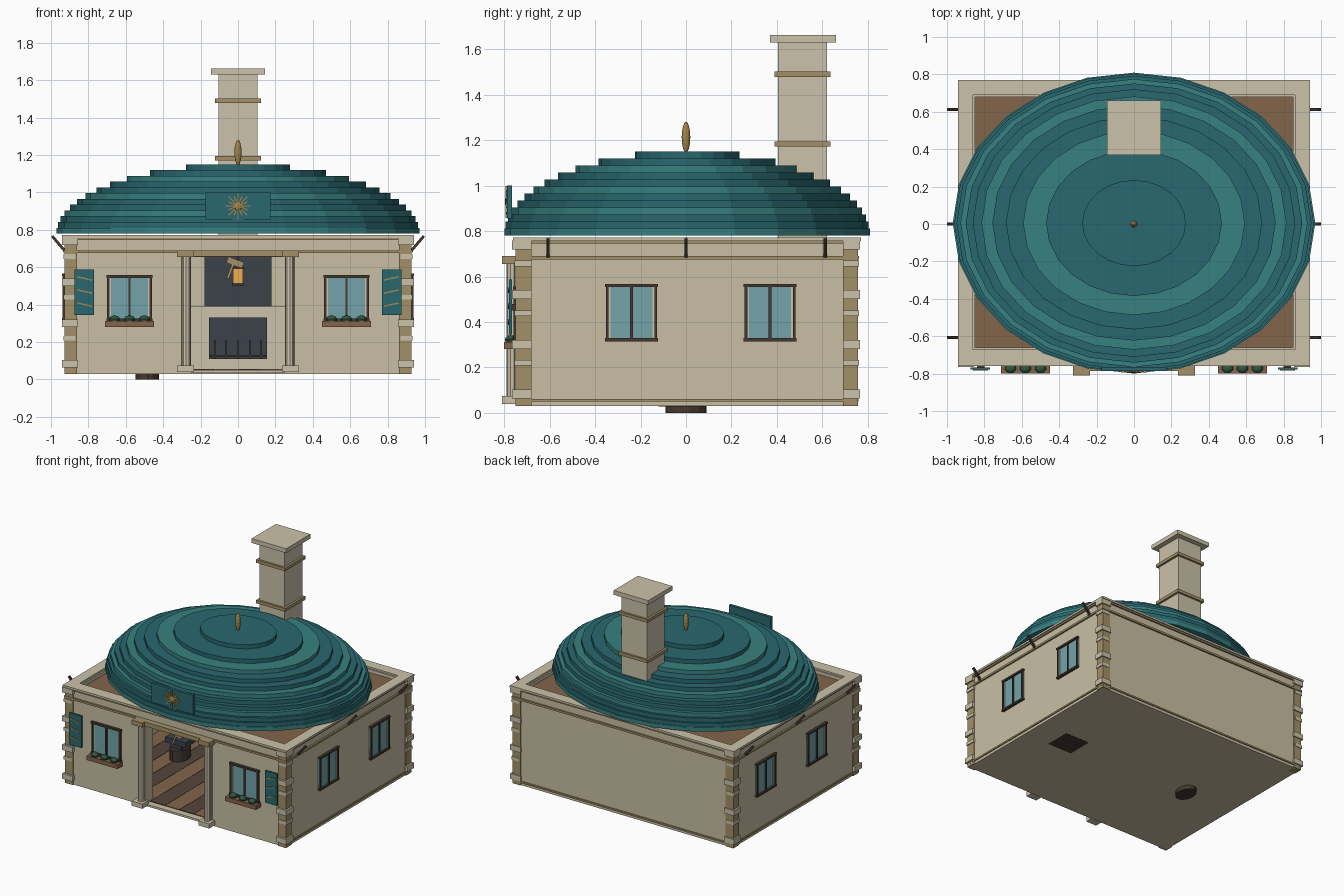
import bpy, math
from mathutils import Vector

if "Cube" in bpy.data.objects:
    bpy.data.objects.remove(bpy.data.objects["Cube"])

COLORS = {
    "plaster": (0.58, 0.52, 0.37), "stone": (0.60, 0.54, 0.40), "tan": (0.36, 0.28, 0.14),
    "teal": (0.022, 0.14, 0.16), "teal_light": (0.04, 0.22, 0.22), "brown": (0.23, 0.13, 0.07),
    "plank": (0.09, 0.06, 0.045), "dark_wood": (0.06, 0.04, 0.03), "iron": (0.045, 0.055, 0.07),
    "glass": (0.17, 0.37, 0.40), "gold": (0.38, 0.24, 0.07), "leaf": (0.03, 0.10, 0.05),
    "glow": (0.9, 0.42, 0.08),
}
MATS = {}
for key, c in COLORS.items():
    MATS[key] = bpy.data.materials.new(key)
    MATS[key].diffuse_color = (*c, 1)


def finish(ob, name, mat):
    ob.name = name
    ob.data.materials.append(MATS[mat])
    return ob


def block(name, mat, center, size, rot=(0, 0, 0)):
    bpy.ops.mesh.primitive_cube_add(size=1, location=center, rotation=rot)
    ob = finish(bpy.context.object, name, mat)
    ob.scale = size
    return ob


def box(name, mat, x, y, z):
    """Axis-aligned box from (min, max) ranges."""
    r = (x, y, z)
    return block(name, mat, [(a + b) / 2 for a, b in r], [abs(b - a) for a, b in r])


def mx(s, a, b):
    return tuple(sorted((s * a, s * b)))


def cyl(name, mat, center, rx, ry, h, sides):
    bpy.ops.mesh.primitive_cylinder_add(vertices=sides, radius=1, depth=h, location=center,
                                        rotation=(0, 0, 0))
    ob = finish(bpy.context.object, name, mat)
    ob.scale = (rx, ry, 1)
    return ob


def ball(name, mat, center, size, seg=10, rings=6):
    bpy.ops.mesh.primitive_uv_sphere_add(segments=seg, ring_count=rings, radius=1, location=center)
    ob = finish(bpy.context.object, name, mat)
    ob.scale = size
    return ob


def rod(name, mat, p, q, w):
    p, q = Vector(p), Vector(q)
    d = q - p
    ob = block(name, mat, (p + q) / 2, (w, w, d.length))
    ob.rotation_euler = d.to_track_quat('Z', 'Y').to_euler()
    return ob


# Shell: base slab, walls with a door gap, roof deck
box("base_slab", "plaster", (-0.915, 0.915), (-0.735, 0.745), (0.03, 0.045))
for s in (-1, 1):
    box("side_wall", "plaster", mx(s, 0.85, 0.92), (-0.74, 0.75), (0.03, 0.76))
    box("front_wall", "plaster", mx(s, 0.25, 0.85), (-0.74, -0.66), (0.03, 0.76))
box("door_header", "plaster", (-0.25, 0.25), (-0.74, -0.66), (0.655, 0.76))
box("back_wall", "plaster", (-0.85, 0.85), (0.68, 0.75), (0.03, 0.76))
box("roof_deck", "brown", (-0.85, 0.85), (-0.66, 0.68), (0.71, 0.735))

# Floor planks
for i in range(14):
    x = -0.85 + i * 1.7 / 14
    box("floor_plank", ("brown", "plank")[i % 2], (x, x + 0.119), (-0.70, 0.68), (0.045, 0.055))

# Horizontal trims round the walls
for name, mat, z, out in (("cornice_band", "tan", (0.675, 0.69), 0.012),
                          ("parapet_band", "tan", (0.745, 0.757), 0.012),
                          ("coping", "stone", (0.757, 0.772), 0.02)):
    for s in (-1, 1):
        box(name, mat, mx(s, 0.86, 0.92 + out), (-0.74 - out, 0.75 + out), z)
    box(name, mat, (-0.86, 0.86), (-0.74 - out, -0.67), z)
    box(name, mat, (-0.86, 0.86), (0.69, 0.75 + out), z)
for s in (-1, 1):
    box("base_band", "tan", mx(s, 0.91, 0.928), (-0.74, 0.75), (0.05, 0.062))
box("base_band", "tan", (-0.92, 0.92), (0.74, 0.758), (0.05, 0.062))

# Corner piers with quoins
for s in (-1, 1):
    for y0, y1, o in ((-0.75, -0.68, -1), (0.69, 0.757, 1)):
        box("corner_pier", "tan", mx(s, 0.86, 0.927), (y0, y1), (0.03, 0.757))
        for k in range(4):
            z = 0.083 + k * 0.2185
            box("quoin", "stone", mx(s, 0.855, 0.94), (y0 - (o < 0) * 0.015, y1 + (o > 0) * 0.008),
                (z - 0.02, z + 0.02))
            if k < 3:
                box("small_quoin", "stone", mx(s, 0.87, 0.934), (y0 - (o < 0) * 0.005, y1 + 0.003),
                    (z + 0.125, z + 0.15))

# Stepped oval dome with finial
for i in range(12):
    f = math.sqrt(1 - ((i + 0.5) / 12) ** 2)
    h = 0.37 / 12
    cyl("dome_step", "teal_light" if i % 3 == 0 else "teal", (0, 0.005, 0.78 + (i + 0.5) * h),
        0.97 * f, 0.805 * f, h, 24).rotation_euler = (0, 0, 0)
ball("finial", "gold", (0, 0, 1.213), (0.019, 0.019, 0.068), 12, 8)

# Chimney
box("chimney", "stone", (-0.105, 0.105), (0.405, 0.62), (0.64, 1.635))
box("chimney_cap", "stone", (-0.145, 0.145), (0.37, 0.66), (1.63, 1.663))
for z in (1.183, 1.49):
    box("chimney_band", "tan", (-0.122, 0.122), (0.39, 0.635), (z - 0.012, z + 0.012))

# Slanted roof struts
for s in (-1, 1):
    for y in (-0.607, 0, 0.612):
        rod("roof_strut", "dark_wood", (s * 0.92, y, 0.68), (s * 0.994, y, 0.767), 0.015)


# Windows: built on a wall plane; u runs along the wall, n is outward depth
def window(axis, side, plane, u, w, z0, z1):
    def part(name, mat, a, b, c, d, n0, n1):
        n = tuple(sorted((plane + side * n0, plane + side * n1)))
        args = ((a, b), n) if axis == "x" else (n, (a, b))
        box(name, mat, *args, (c, d))
    h, t = w / 2, 0.012
    part("window_glass", "glass", u - h, u + h, z0, z1, -0.01, 0.006)
    for s in (-1, 1):
        e = sorted((u + s * h, u + s * (h - t)))
        part("window_jamb", "dark_wood", *e, z0, z1, 0, 0.018)
        e = sorted((u + s * (h - t), u + s * (h - t - 0.008)))
        part("window_lining", "stone", *e, z0 + t, z1 - t, 0, 0.010)
    part("window_mullion", "dark_wood", u - 0.006, u + 0.006, z0, z1, 0, 0.014)
    part("window_head", "dark_wood", u - h - 0.004, u + h + 0.004, z1 - t, z1 + 0.002, 0, 0.02)
    part("window_sill", "dark_wood", u - h - 0.004, u + h + 0.004, z0 - 0.002, z0 + t, 0, 0.02)


for s in (-1, 1):
    for y in (-0.24, 0.37):
        window("y", s, s * 0.92, y, 0.225, 0.317, 0.565)
    window("x", -1, -0.74, s * 0.58, 0.24, 0.315, 0.555)
    # Flower box
    box("flower_box", "brown", mx(s, 0.45, 0.71), (-0.80, -0.74), (0.28, 0.312))
    for k in (-1, 0, 1):
        ball("flower_bush", "leaf", (s * 0.58 + k * 0.08, -0.772, 0.322), (0.03, 0.025, 0.02))
    # Shutter with slanted gold slats
    box("shutter", "teal", mx(s, 0.77, 0.873), (-0.778, -0.766), (0.345, 0.587))
    box("shutter_hinge", "dark_wood", mx(s, 0.80, 0.84), (-0.767, -0.735), (0.45, 0.48))
    for z in (0.40, 0.47, 0.54):
        block("shutter_slat", "gold", (s * 0.82, -0.78, z), (0.08, 0.008, 0.008),
              (0, -s * 0.22, 0))
    # Door columns with bases and capitals
    box("column_base", "stone", mx(s, 0.235, 0.325), (-0.81, -0.735), (0.04, 0.075))
    cyl("door_column", "stone", (s * 0.277, -0.765, 0.365), 0.024, 0.024, 0.59, 10)
    box("column_backing", "stone", mx(s, 0.25, 0.305), (-0.755, -0.735), (0.06, 0.66))
    box("column_capital", "tan", mx(s, 0.235, 0.325), (-0.81, -0.735), (0.655, 0.69))
box("door_lintel", "tan", (-0.24, 0.24), (-0.785, -0.735), (0.658, 0.69))
box("door_threshold", "stone", (-0.25, 0.25), (-0.75, -0.66), (0.035, 0.05))

# Roof plaque with sunburst
box("roof_plaque", "teal", (-0.175, 0.175), (-0.787, -0.765), (0.855, 1.0))
for i in range(16):
    a = i * math.tau / 16
    r = 0.07 if i % 2 == 0 else 0.055
    rod("sun_ray", "gold", (0.02 * math.cos(a), -0.79, 0.928 + 0.02 * math.sin(a)),
        (r * math.cos(a), -0.79, 0.928 + r * math.sin(a)), 0.006)
ball("sun_center", "gold", (0, -0.788, 0.928), (0.025, 0.009, 0.025))

# Hearth, hood and grate
box("hearth", "stone", (-0.32, 0.32), (0.38, 0.68), (0.05, 0.39))
box("hearth_opening", "iron", (-0.155, 0.155), (0.37, 0.39), (0.11, 0.33))
box("hearth_hood", "iron", (-0.18, 0.18), (0.36, 0.68), (0.39, 0.70))
for k in range(5):
    x = -0.125 + k * 0.0625
    box("grate_bar", "dark_wood", (x - 0.004, x + 0.004), (0.345, 0.353), (0.11, 0.21))
box("grate_rail", "dark_wood", (-0.15, 0.15), (0.345, 0.37), (0.12, 0.13))

# Anvil on its stump, and a coal bin
cyl("stump", "dark_wood", (-0.485, 0, 0.07), 0.065, 0.09, 0.14, 14)
box("anvil_foot", "iron", (-0.53, -0.44), (-0.05, 0.05), (0.14, 0.17))
box("anvil_face", "iron", (-0.57, -0.40), (-0.06, 0.06), (0.17, 0.21))
box("coal_bin", "dark_wood", (0.49, 0.70), (-0.12, 0.08), (0.029, 0.17))

# Hanging lantern and crossed tools
box("lantern_glass", "glow", (-0.026, 0.026), (-0.126, -0.074), (0.515, 0.59))
box("lantern_base", "dark_wood", (-0.032, 0.032), (-0.132, -0.068), (0.503, 0.515))
box("lantern_top", "dark_wood", (-0.032, 0.032), (-0.132, -0.068), (0.59, 0.602))
rod("lantern_chain", "dark_wood", (0, -0.1, 0.60), (0, -0.1, 0.715), 0.006)
block("hammer_head", "tan", (-0.015, -0.70, 0.625), (0.09, 0.03, 0.035), (0, 0.35, 0))
rod("hammer_handle", "tan", (-0.025, -0.70, 0.62), (-0.055, -0.70, 0.54), 0.014)

for m in bpy.data.materials:
    if m.users and not m.is_grease_pencil:
        m.use_nodes = True
        m.node_tree.nodes["Principled BSDF"].inputs["Base Color"].default_value = m.diffuse_color
